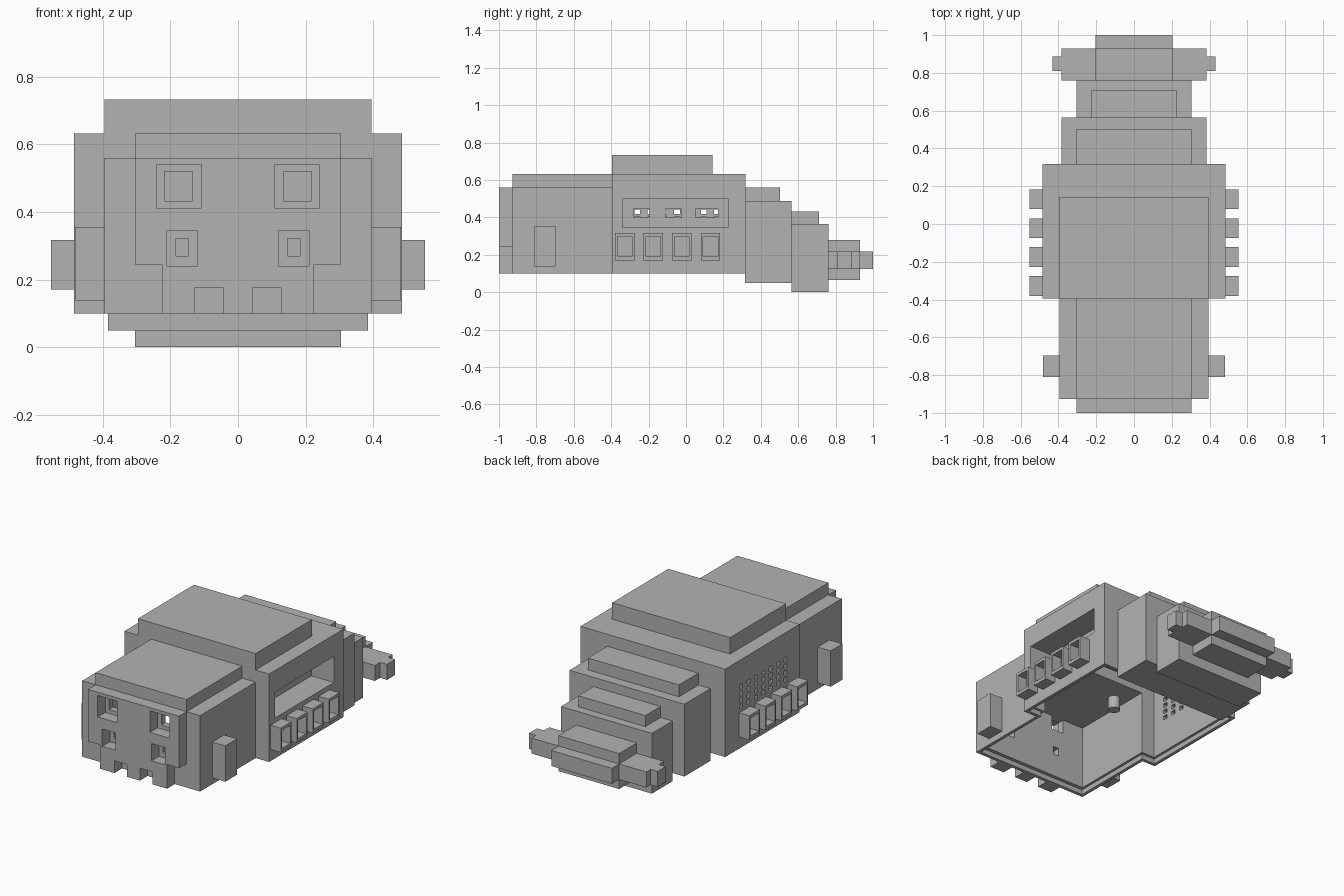
import bpy, bmesh
from mathutils import Vector

if "Cube" in bpy.data.objects:
    bpy.data.objects.remove(bpy.data.objects["Cube"])

grey = bpy.data.materials.new("plain_grey")
grey.diffuse_color = (0.45, 0.45, 0.45, 1)
grey.use_nodes = True
grey.node_tree.nodes["Principled BSDF"].inputs["Base Color"].default_value = grey.diffuse_color


def boxes(name, spans):
    """One object made of boxes given as (x0, x1, y0, y1, z0, z1)."""
    bm = bmesh.new()
    for x0, x1, y0, y1, z0, z1 in spans:
        vs = bmesh.ops.create_cube(bm, size=1)["verts"]
        for v in vs:
            v.co = Vector((x0 if v.co.x < 0 else x1,
                           y0 if v.co.y < 0 else y1,
                           z0 if v.co.z < 0 else z1))
    bmesh.ops.recalc_face_normals(bm, faces=bm.faces)
    me = bpy.data.meshes.new(name)
    bm.to_mesh(me)
    bm.free()
    me.materials.append(grey)
    ob = bpy.data.objects.new(name, me)
    bpy.context.collection.objects.link(ob)
    return ob


def sym(w, y0, y1, z0, z1):
    return (-w, w, y0, y1, z0, z1)


def mirrored(x0, x1, *rest):
    return [(x0, x1, *rest), (-x1, -x0, *rest)]


def boolean(ob, spans, op):
    """Apply a list of boxes to ob one after another group, then discard them."""
    tool = boxes("cutter", spans)
    tool.hide_render = True
    m = ob.modifiers.new("cut", "BOOLEAN")
    m.operation, m.object, m.solver = op, tool, "EXACT"
    m.use_self = True
    bpy.context.view_layer.objects.active = ob
    bpy.ops.object.modifier_apply(modifier=m.name)
    bpy.data.objects.remove(tool)


# Hollow case: body, head and snout
case = boxes("case", [sym(0.485, -0.395, 0.317, 0.10, 0.633)])
for part in (sym(0.395, -0.927, -0.37, 0.10, 0.56),       # head
             sym(0.305, -0.927, -0.37, 0.50, 0.633),      # head top
             sym(0.395, -0.395, 0.142, 0.60, 0.733),      # back top
             sym(0.305, -1.0, -0.90, 0.245, 0.56),        # snout
             sym(0.225, -1.0, -0.90, 0.10, 0.26)):        # jaw
    boolean(case, [part], "UNION")

# Open cavity with a stepped rim for a bottom lid
for part in (sym(0.36, -0.885, -0.30, 0.0, 0.52),
             sym(0.45, -0.36, 0.28, 0.0, 0.59),
             sym(0.375, -0.907, -0.30, 0.0, 0.13),
             sym(0.465, -0.375, 0.297, 0.0, 0.13)):
    boolean(case, [part], "DIFFERENCE")

# Port recess on the right side, with three slots in its back wall
boolean(case, [(0.30, 0.47, -0.37, 0.25, 0.32, 0.525)], "UNION")
boolean(case, [(0.335, 0.6, -0.337, 0.225, 0.345, 0.502)], "DIFFERENCE")
boolean(case, [(0.28, 0.36, a, b, 0.40, 0.445)
               for a, b in ((-0.28, -0.195), (-0.11, -0.025), (0.05, 0.17))], "DIFFERENCE")

# Eyes, nostrils and gaps between teeth
boolean(case, mirrored(0.11, 0.24, -1.1, -0.927, 0.41, 0.54)
        + mirrored(0.12, 0.21, -1.1, -0.927, 0.24, 0.345)
        + mirrored(0.043, 0.128, -1.1, -0.927, 0.0, 0.175), "DIFFERENCE")
boolean(case, mirrored(0.135, 0.217, -0.96, -0.86, 0.433, 0.52)
        + mirrored(0.146, 0.183, -0.96, -0.86, 0.27, 0.322), "DIFFERENCE")

# Grid of vent holes on the left side
boolean(case, [(-0.6, -0.43, y - 0.015, y + 0.015, z - 0.012, z + 0.012)
               for y in [0.165 - 0.071 * i for i in range(7)]
               for z in (0.35, 0.39, 0.43, 0.47)], "DIFFERENCE")

# Ears
boxes("ears", mirrored(0.39, 0.482, -0.81, -0.697, 0.138, 0.355))

# Hollow leg frames along both sides
legs_y = [-0.328 + 0.153 * i for i in range(4)]
legs = boxes("legs", [b for y in legs_y
                      for b in mirrored(0.48, 0.553, y - 0.052, y + 0.052, 0.17, 0.317)])
boolean(legs, [b for y in legs_y
               for b in mirrored(0.49, 0.6, y - 0.039, y + 0.039, 0.19, 0.299)], "DIFFERENCE")

# Tail segments, each with a raised plate on top
boxes("tail_base", [sym(0.385, 0.315, 0.565, 0.05, 0.488)])
boxes("tail_base_plate", [sym(0.305, 0.315, 0.503, 0.488, 0.56)])
boxes("tail_middle", [sym(0.305, 0.565, 0.762, 0.0, 0.365)])
boxes("tail_middle_plate", [sym(0.225, 0.565, 0.71, 0.365, 0.432)])

# Tail fin: thick centre, wings, rear lip and wing tips
fin = boxes("tail_fin", [sym(0.203, 0.76, 0.93, 0.065, 0.28)])
for part in (sym(0.385, 0.76, 0.93, 0.123, 0.217),
             sym(0.203, 0.90, 1.0, 0.123, 0.217),
             sym(0.432, 0.81, 0.888, 0.123, 0.217)):
    boolean(fin, [part], "UNION")

# Mounting peg under the head ceiling
bpy.ops.mesh.primitive_cylinder_add(vertices=24, radius=0.035, depth=0.08,
                                    location=(-0.28, -0.51, 0.485))
peg = bpy.context.object
peg.name = "peg"
peg.data.materials.append(grey)
bpy.ops.object.shade_smooth_by_angle()
